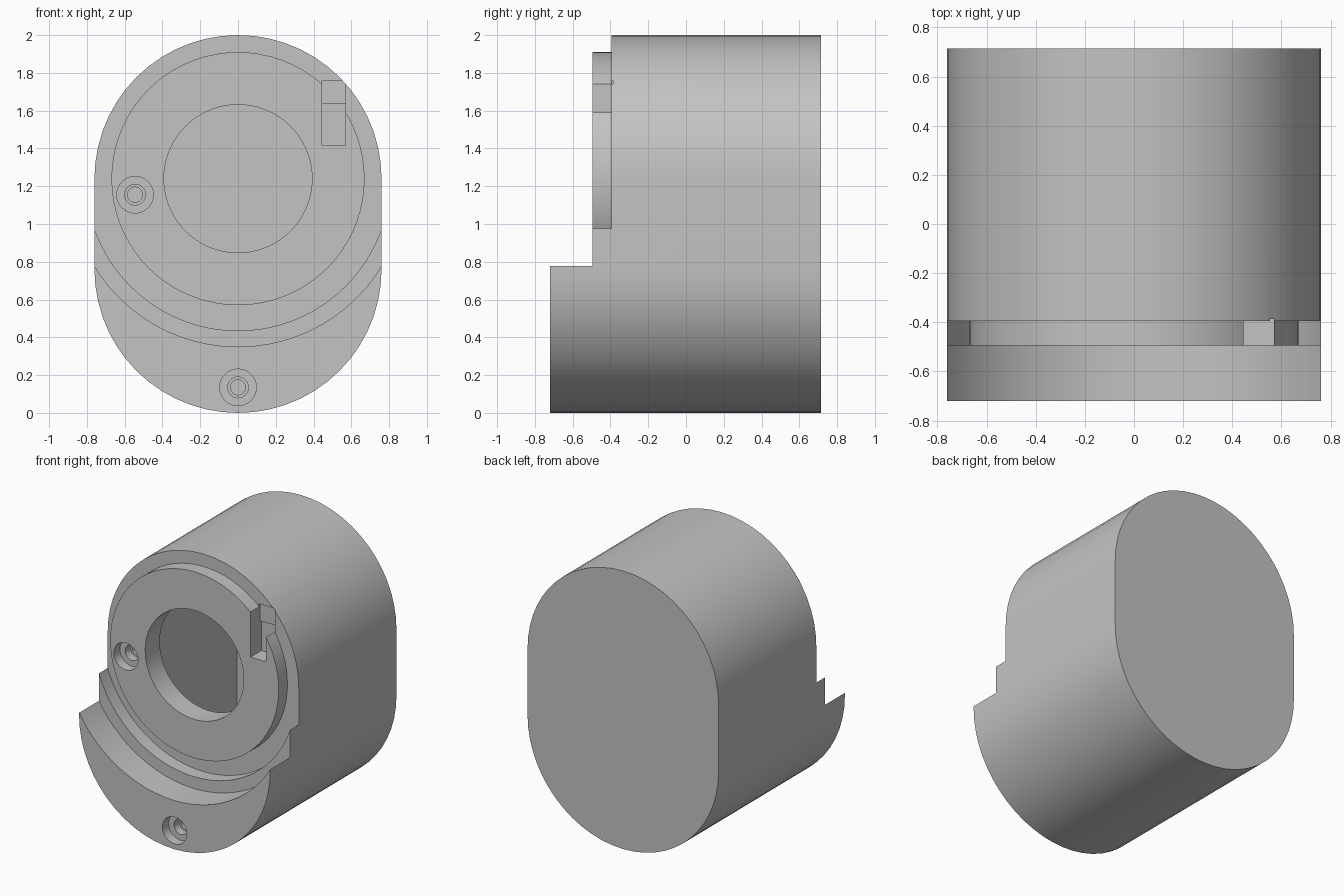
import bpy, bmesh, math

if "Cube" in bpy.data.objects:
    bpy.data.objects.remove(bpy.data.objects["Cube"])

BORE_Z = 1.24      # height of the main bore axis
FRONT, BACK = -0.72, 0.715
FACE, GROOVE = -0.495, -0.395

grey = bpy.data.materials.new("plain_grey")
grey.use_nodes = True
grey.diffuse_color = (0.55, 0.55, 0.55, 1)
grey.node_tree.nodes["Principled BSDF"].inputs["Base Color"].default_value = (0.55, 0.55, 0.55, 1)


def prism(name, outline, y0, y1):
    """Extrude an x-z outline from y0 to y1."""
    bm = bmesh.new()
    face = bm.faces.new([bm.verts.new((x, y0, z)) for x, z in outline])
    ext = bmesh.ops.extrude_face_region(bm, geom=[face])
    verts = [v for v in ext["geom"] if isinstance(v, bmesh.types.BMVert)]
    bmesh.ops.translate(bm, verts=verts, vec=(0, y1 - y0, 0))
    bmesh.ops.recalc_face_normals(bm, faces=bm.faces)
    mesh = bpy.data.meshes.new(name)
    bm.to_mesh(mesh)
    bm.free()
    mesh.materials.append(grey)
    obj = bpy.data.objects.new(name, mesh)
    bpy.context.collection.objects.link(obj)
    return obj


def arc(x, z, r, start, end, n):
    angles = [math.radians(start + (end - start) * i / n) for i in range(n + 1)]
    return [(x + r * math.cos(a), z + r * math.sin(a)) for a in angles]


def disc(name, x, z, r, y0, y1, n=72):
    return prism(name, arc(x, z, r, 0, 360, n)[:-1], y0, y1)


def box(name, x0, x1, z0, z1, y0, y1):
    return prism(name, [(x0, z0), (x1, z0), (x1, z1), (x0, z1)], y0, y1)


def combine(target, tool, operation="DIFFERENCE"):
    """Apply a boolean and discard the tool."""
    mod = target.modifiers.new("bool", "BOOLEAN")
    mod.object, mod.operation, mod.solver = tool, operation, "EXACT"
    bpy.context.view_layer.objects.active = target
    bpy.ops.object.modifier_apply(modifier=mod.name)
    bpy.data.objects.remove(tool)


# Housing: rounded oblong block
outline = arc(0, BORE_Z, 0.76, 0, 180, 28) + arc(0, 0.76, 0.76, 180, 360, 28)
housing = prism("housing", outline, FRONT, BACK)

# Two concentric steps cut in the front, then the raised ring plate
combine(housing, disc("step_cut", 0, BORE_Z, 0.89, -1, FACE))
combine(housing, disc("groove_cut", 0, BORE_Z, 0.805, -1, GROOVE))
combine(housing, disc("ring_plate", 0, BORE_Z, 0.67, FACE, -0.36), "UNION")

# Inner compartment and the round opening into it
combine(housing, box("compartment_cut", -0.45, 0.45, 0.25, 1.7, -0.33, 0.63))
combine(housing, disc("opening_cut", 0, BORE_Z, 0.392, -1, -0.2))

# Stepped screw holes
for x, z, y in ((-0.545, 1.155, FACE), (0, 0.135, FRONT)):
    for radius, depth in ((0.097, 0.07), (0.055, 0.13), (0.04, 0.24)):
        combine(housing, disc("screw_cut", x, z, radius, y - 0.1, y + depth, 32))

# Latch notch, slightly deeper in its lower part
combine(housing, box("notch_cut", 0.445, 0.57, 1.415, 1.76, -0.6, -0.387))
combine(housing, box("notch_pocket_cut", 0.445, 0.57, 1.415, 1.635, -0.6, -0.37))

bpy.ops.object.select_all(action="DESELECT")
housing.select_set(True)
bpy.context.view_layer.objects.active = housing
bpy.ops.object.shade_smooth_by_angle(angle=math.radians(30))
